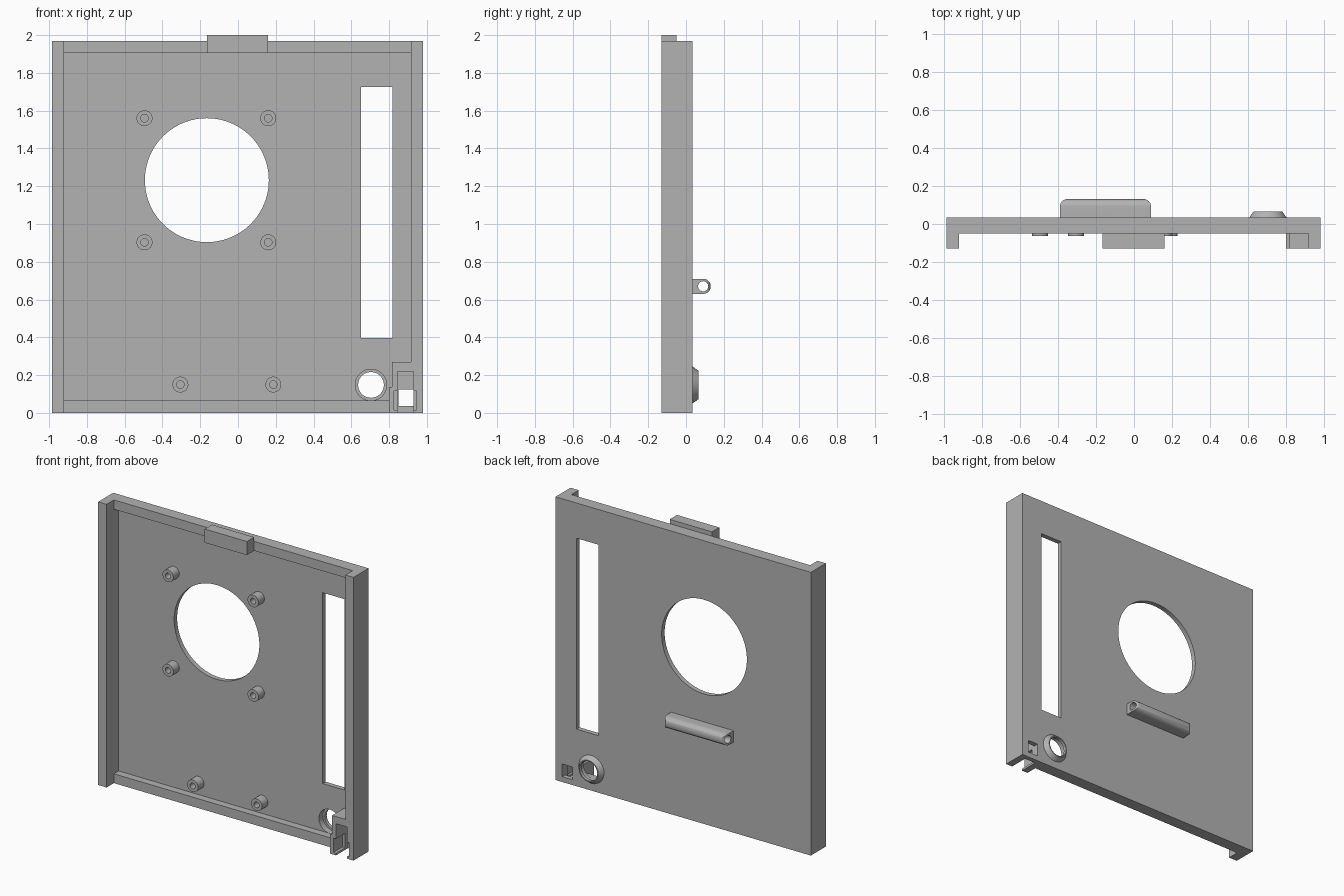
import bpy, bmesh, math
from mathutils import Matrix

if "Cube" in bpy.data.objects:
    bpy.data.objects.remove(bpy.data.objects["Cube"])

grey = bpy.data.materials.new("plain grey")
grey.diffuse_color = (0.45, 0.45, 0.45, 1)
grey.use_nodes = True
grey.node_tree.nodes["Principled BSDF"].inputs["Base Color"].default_value = grey.diffuse_color

BACK, INNER, RAIL, FRONT = 0.035, 0.002, -0.05, -0.13   # depth levels in y


def finish(name, bm):
    bmesh.ops.recalc_face_normals(bm, faces=bm.faces)
    me = bpy.data.meshes.new(name)
    bm.to_mesh(me)
    bm.free()
    me.materials.append(grey)
    ob = bpy.data.objects.new(name, me)
    bpy.context.collection.objects.link(ob)
    return ob


def box(name, x0, x1, y0, y1, z0, z1):
    bm = bmesh.new()
    bmesh.ops.create_cube(bm, size=1)
    bmesh.ops.scale(bm, vec=(x1 - x0, y1 - y0, z1 - z0), verts=bm.verts)
    bmesh.ops.translate(bm, vec=((x0 + x1) / 2, (y0 + y1) / 2, (z0 + z1) / 2), verts=bm.verts)
    return finish(name, bm)


def prism(name, points, vec):
    """Extrude a closed outline along vec."""
    bm = bmesh.new()
    face = bm.faces.new([bm.verts.new(p) for p in points])
    out = bmesh.ops.extrude_face_region(bm, geom=[face])
    bmesh.ops.translate(bm, vec=vec, verts=[v for v in out["geom"] if isinstance(v, bmesh.types.BMVert)])
    return finish(name, bm)


def disc(name, x, z, r0, r1, y0, y1, seg=64):
    """Cylinder or cone along y, radius r0 at y0 and r1 at y1."""
    bm = bmesh.new()
    bmesh.ops.create_cone(bm, cap_ends=True, segments=seg, radius1=r1, radius2=r0, depth=y1 - y0,
                          matrix=Matrix.Translation((x, (y0 + y1) / 2, z)) @ Matrix.Rotation(math.pi / 2, 4, 'X'))
    return finish(name, bm)


def boolean(ob, cutters, operation='DIFFERENCE'):
    for c in cutters:
        m = ob.modifiers.new("cut", 'BOOLEAN')
        m.object, m.operation, m.solver = c, operation, 'EXACT'
        bpy.context.view_layer.objects.active = ob
        bpy.ops.object.modifier_apply(modifier=m.name)


def drop(obs):
    for o in obs:
        bpy.data.objects.remove(o)


def smooth(ob):
    bpy.ops.object.select_all(action='DESELECT')
    ob.select_set(True)
    bpy.context.view_layer.objects.active = ob
    bpy.ops.object.shade_smooth_by_angle(angle=math.radians(30))


# Back panel with fan opening, long slot, round port and socket window
panel = box("back_panel", -0.985, 0.98, INNER, BACK, 0, 1.97)
port_bore = disc("port_bore", 0.704, 0.148, 0.068, 0.068, -0.2, 0.2)
port_recess = disc("port_recess", 0.704, 0.148, 0.083, 0.083, -0.2, 0.045)
cuts = [disc("fan_cut", -0.165, 1.232, 0.328, 0.328, -0.2, 0.2, 96),
        box("slot_cut", 0.65, 0.818, -0.2, 0.2, 0.397, 1.725),
        box("window_cut", 0.85, 0.928, -0.2, 0.2, 0.037, 0.125)]
boolean(panel, cuts + [port_recess])
smooth(panel)
drop(cuts)

# Tapered collar around the round port
collar = disc("port_collar", 0.704, 0.148, 0.097, 0.075, BACK, 0.067)
boolean(collar, [port_recess, port_bore])
smooth(collar)
drop([port_recess, port_bore])

# Side walls, top and bottom rails, latch tab
box("left_wall", -0.985, -0.92, FRONT, INNER, 0, 1.97)
right_wall = box("right_wall", 0.917, 0.98, FRONT, INNER, 0, 1.97)
box("top_rail", -0.92, 0.917, RAIL, INNER, 1.905, 1.97)
box("bottom_rail", -0.92, 0.80, RAIL, INNER, 0, 0.065)
box("latch_tab", -0.165, 0.16, FRONT, RAIL, 1.905, 2.0)

# Socket housing in the lower corner, open at the front and below
outline = [(0.80, 0), (0.917, 0), (0.917, 0.27), (0.815, 0.27), (0.815, 0.137), (0.80, 0.137)]
housing = prism("socket_housing", [(x, FRONT, z) for x, z in outline], (0, INNER - FRONT, 0))
cuts = [box("cavity_cut", 0.845, 0.93, -0.2, 0.01, -0.05, 0.22),
        box("flange_cut", 0.825, 0.945, -0.2, -0.03, 0.015, 0.115)]
port_clear = disc("port_clear", 0.704, 0.148, 0.083, 0.083, -0.2, 0.1)
boolean(housing, cuts)
boolean(right_wall, cuts)
boolean(bpy.data.objects["bottom_rail"], [port_clear])
drop(cuts + [port_clear])

# Screw bosses with blind holes
for x, z in [(-0.495, 1.56), (0.16, 1.56), (-0.495, 0.903), (0.16, 0.903), (-0.305, 0.15), (0.187, 0.15)]:
    boss = disc("screw_boss", x, z, 0.042, 0.042, -0.063, INNER, 32)
    hole = disc("hole_cut", x, z, 0.02, 0.02, -0.2, -0.005, 24)
    boolean(boss, [hole])
    drop([hole])
    smooth(boss)

# Tubular lug on the back: round-nosed section, rounded ends, bored lengthwise
arc = [math.radians(-90 + 180 * i / 16) for i in range(17)]
section = [(-0.39, BACK, 0.63)] + [(-0.39, 0.091 + 0.04 * math.cos(a), 0.67 + 0.04 * math.sin(a)) for a in arc]
section.append((-0.39, BACK, 0.71))
lug = prism("hinge_lug", section, (0.48, 0, 0))
quarter = [math.radians(90 * i / 8) for i in range(9)]
plan = [(0.09, 0.0)] + [(0.05 + 0.04 * math.cos(a), 0.091 + 0.04 * math.sin(a)) for a in quarter]
plan += [(-0.3 - x, y) for x, y in reversed(plan)]
ends = prism("ends_helper", [(x, y, 0.6) for x, y in plan], (0, 0, 0.14))
bore = prism("bore_cut", [(-0.5, 0.091 + 0.027 * math.cos(i * math.pi / 16), 0.67 + 0.027 * math.sin(i * math.pi / 16))
                          for i in range(32)], (0.7, 0, 0))
boolean(lug, [ends], 'INTERSECT')
boolean(lug, [bore])
drop([ends, bore])
smooth(lug)
